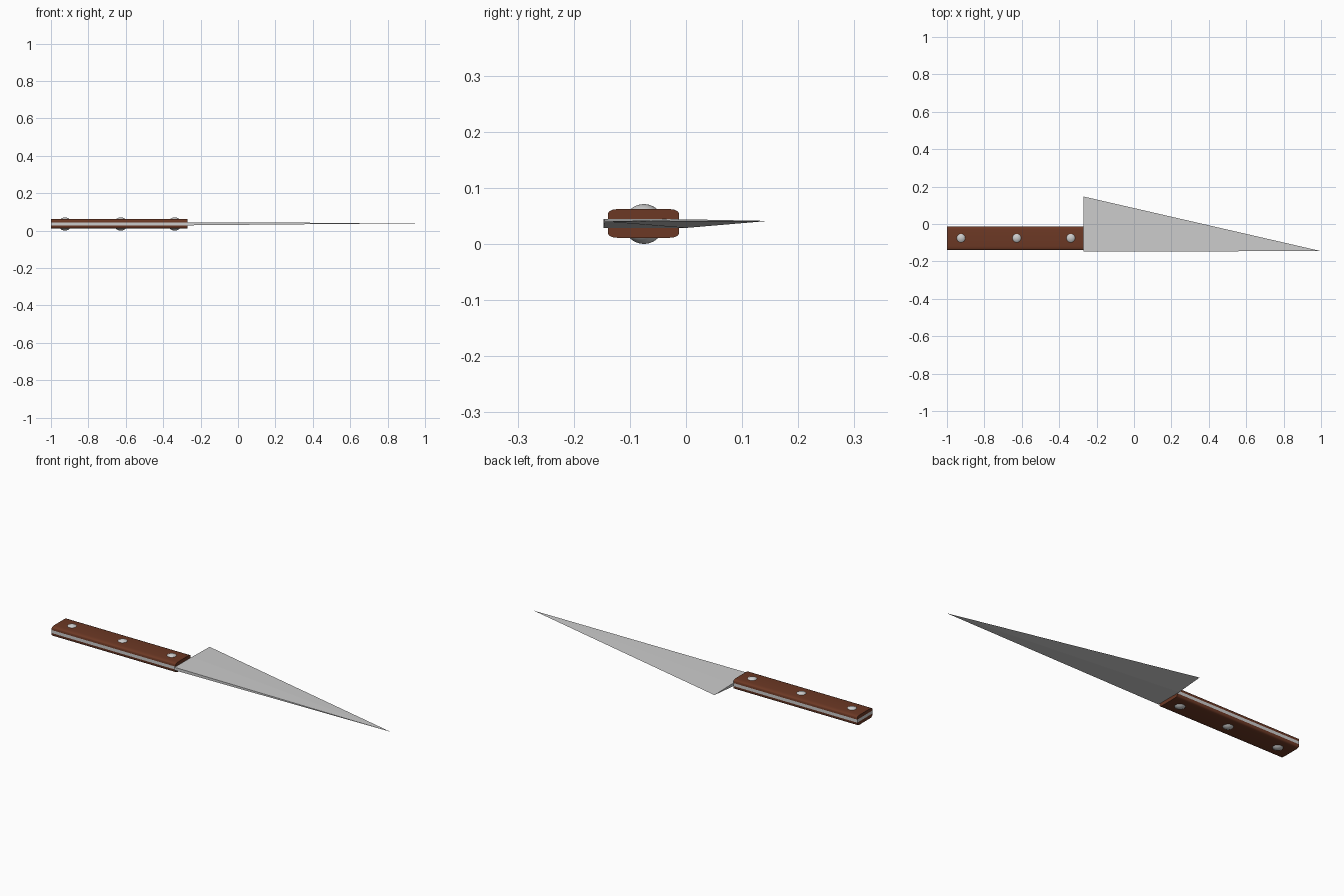
import bpy, bmesh

if "Cube" in bpy.data.objects:
    bpy.data.objects.remove(bpy.data.objects["Cube"])

ZC = 0.0365                      # mid-thickness of the knife
X0, X1 = -1.0, -0.27             # handle ends
Y0, Y1 = -0.139, -0.0125         # handle sides
HALF = 0.008                     # half thickness of the steel

wood = bpy.data.materials.new("wood")
wood.diffuse_color = (0.15, 0.04, 0.018, 1)
wood.use_nodes = True
wood.node_tree.nodes["Principled BSDF"].inputs["Base Color"].default_value = wood.diffuse_color


def finish(name, bm, mat=None):
    bmesh.ops.recalc_face_normals(bm, faces=bm.faces)
    me = bpy.data.meshes.new(name)
    bm.to_mesh(me)
    bm.free()
    ob = bpy.data.objects.new(name, me)
    bpy.context.collection.objects.link(ob)
    if mat:
        me.materials.append(mat)
    return ob


def smooth(ob, angle):
    bpy.ops.object.select_all(action='DESELECT')
    ob.select_set(True)
    bpy.context.view_layer.objects.active = ob
    bpy.ops.object.shade_smooth_by_angle(angle=angle)


def extrude_x(name, profile, x0, x1, mat=None):
    """Prism along x from a (y, z) profile."""
    bm = bmesh.new()
    face = bm.faces.new([bm.verts.new((x0, y, z)) for y, z in profile])
    ext = bmesh.ops.extrude_face_region(bm, geom=[face])
    new = [v for v in ext["geom"] if isinstance(v, bmesh.types.BMVert)]
    bmesh.ops.translate(bm, verts=new, vec=(x1 - x0, 0, 0))
    return finish(name, bm, mat)


# Full tang running through the handle
extrude_x("tang", [(Y0, ZC - HALF), (Y1, ZC - HALF), (Y1, ZC + HALF), (Y0, ZC + HALF)], X0, X1)

# Two wooden scales with rounded long edges
edge = [(0, HALF), (0, 0.018), (0.002, 0.0215), (0.008, 0.0245), (0.02, 0.026)]
for name, s in (("upper_scale", 1), ("lower_scale", -1)):
    prof = [(Y0 + d, ZC + s * h) for d, h in edge]
    prof += [(Y1 - d, ZC + s * h) for d, h in reversed(edge)]
    smooth(extrude_x(name, prof, X0, X1, wood), 0.7)

# Ball rivets through the handle
for i, x in enumerate((-0.925, -0.627, -0.338)):
    bm = bmesh.new()
    bmesh.ops.create_uvsphere(bm, u_segments=32, v_segments=20, radius=ZC - 0.001)
    bmesh.ops.translate(bm, verts=bm.verts, vec=(x, -0.075, ZC - 0.001))
    smooth(finish(f"rivet_{i + 1}", bm), 1.0)

# Blade: ground cross-section at the heel tapering to one tip
bm = bmesh.new()
heel = [bm.verts.new((X1, y, z)) for y, z in
        ((-0.147, ZC - HALF), (0.0, ZC - HALF), (0.147, 0.041), (0.0, 0.0438), (-0.147, ZC + HALF))]
tip = bm.verts.new((1.0, -0.145, 0.04))
bm.faces.new(heel)
for a, b in zip(heel, heel[1:] + heel[:1]):
    bm.faces.new((a, b, tip))
finish("blade", bm)
